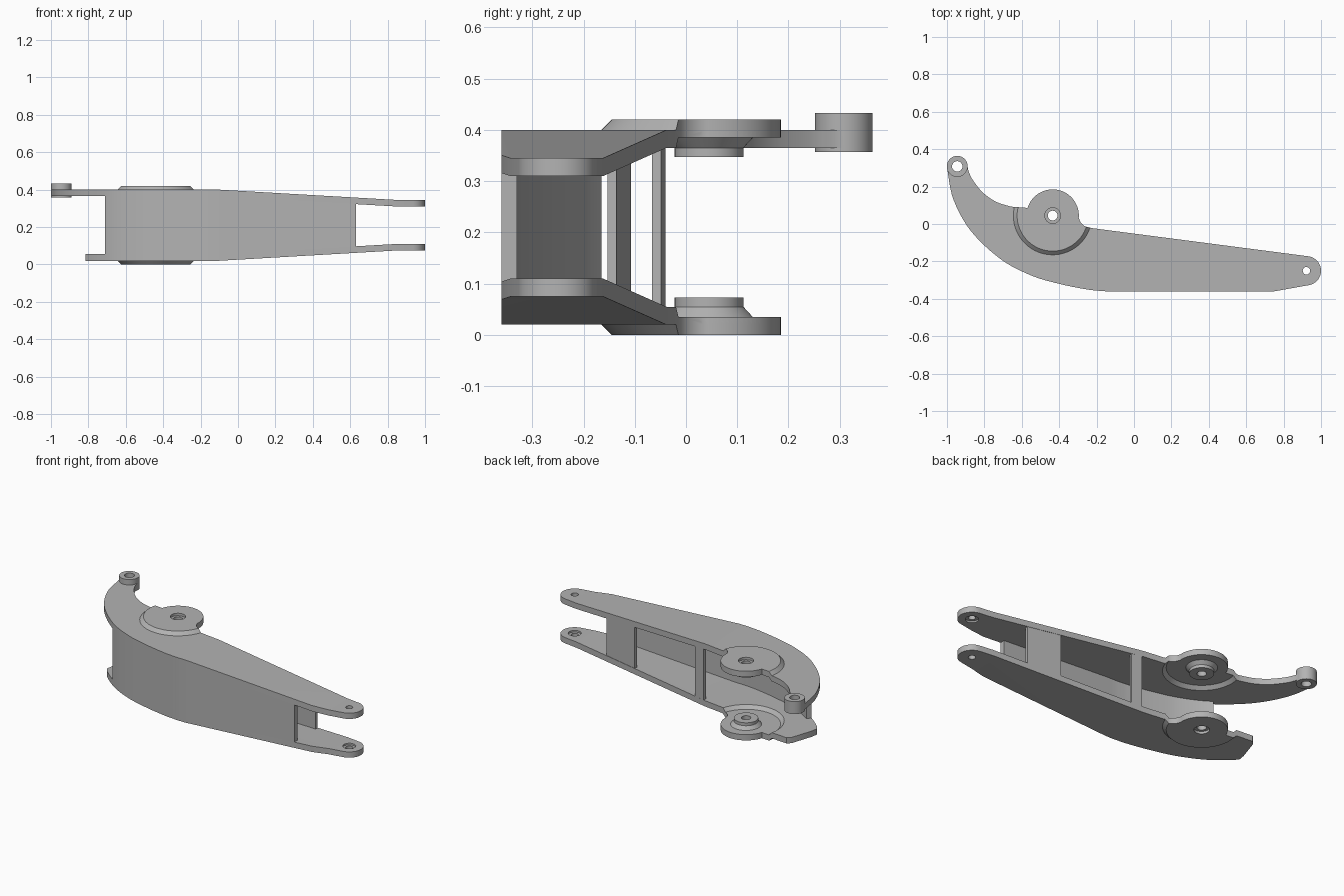
import bpy, bmesh
from math import cos, sin, radians, pi
from mathutils import Vector

if "Cube" in bpy.data.objects:
    bpy.data.objects.remove(bpy.data.objects["Cube"], do_unlink=True)

grey = bpy.data.materials.new("grey metal")
grey.use_nodes = True
grey.diffuse_color = (0.45, 0.45, 0.45, 1)
grey.node_tree.nodes["Principled BSDF"].inputs["Base Color"].default_value = (0.45, 0.45, 0.45, 1)

HEIGHT = 0.42
INNER, OUTER = 0.365, 0.40        # upper plate before it is bent
PIVOT, TAIL, FORK = (-0.435, 0.045), (-0.945, 0.308), (0.922, -0.25)


def arc(centre, r, a0, a1, n):
    angles = [radians(a0 + (a1 - a0) * i / n) for i in range(n + 1)]
    return [(centre[0] + r * cos(a), centre[1] + r * sin(a)) for a in angles]


def spline(points, n=6):
    """Smooth path through the points."""
    p = [Vector(q) for q in points]
    p = [2 * p[0] - p[1]] + p + [2 * p[-1] - p[-2]]
    out = []
    for a, b, c, d in zip(p, p[1:], p[2:], p[3:]):
        for i in range(n):
            t = i / n
            q = 0.5 * (2 * b + (c - a) * t + (2 * a - 5 * b + 4 * c - d) * t * t
                       + (3 * b - a - 3 * c + d) * t ** 3)
            out.append(tuple(q))
    return out + [tuple(points[-1])]


def solid(name, rings):
    """Closed solid from stacked counter-clockwise rings, bottom to top."""
    bm = bmesh.new()
    loops = [[bm.verts.new((x, y, z)) for x, y in ring] for ring, z in rings]
    bm.faces.new(loops[0][::-1])
    bm.faces.new(loops[-1])
    n = len(loops[0])
    for low, high in zip(loops, loops[1:]):
        for i in range(n):
            j = (i + 1) % n
            bm.faces.new((low[i], low[j], high[j], high[i]))
    bmesh.ops.recalc_face_normals(bm, faces=bm.faces)
    mesh = bpy.data.meshes.new(name)
    bm.to_mesh(mesh)
    bm.free()
    mesh.materials.append(grey)
    ob = bpy.data.objects.new(name, mesh)
    bpy.context.scene.collection.objects.link(ob)
    return ob


def prism(name, outline, z0, z1):
    return solid(name, [(outline, z0), (outline, z1)])


def turned(name, centre, profile, n=64):
    return solid(name, [(arc(centre, r, 0, 360, n)[:-1], z) for r, z in profile])


def combine(ob, tool, operation):
    """Apply a boolean and discard the tool."""
    mod = ob.modifiers.new("cut", 'BOOLEAN')
    mod.operation, mod.object, mod.solver = operation, tool, 'EXACT'
    bpy.context.view_layer.update()
    result = bpy.data.meshes.new_from_object(
        ob.evaluated_get(bpy.context.evaluated_depsgraph_get()))
    ob.modifiers.clear()
    ob.data = result
    bpy.data.objects.remove(tool, do_unlink=True)


def finish(ob, bent_both=False, flip=False):
    """Taper toward the fork, optionally mirror to the lower side, and shade."""
    bm = bmesh.new()
    bm.from_mesh(ob.data)
    for x in (-0.1, 0.85):
        bmesh.ops.bisect_plane(bm, geom=bm.verts[:] + bm.edges[:] + bm.faces[:],
                               plane_co=(x, 0, 0), plane_no=(1, 0, 0))
    for v in bm.verts:
        drop = 0.055 * min(max((v.co.x + 0.1) / 0.95, 0), 1)
        v.co.z += drop if bent_both and v.co.z < HEIGHT / 2 else -drop
        if flip:
            v.co.z = HEIGHT - v.co.z
    if flip:
        bmesh.ops.reverse_faces(bm, faces=bm.faces)
    bm.to_mesh(ob.data)
    bm.free()
    ob.data.polygons.foreach_set("use_smooth", [True] * len(ob.data.polygons))
    ob.data.set_sharp_from_angle(angle=radians(28))


# Outline pieces shared by both plates
front_curve = spline([(-1, 0.3), (-0.965, 0.13), (-0.87, -0.04), (-0.71, -0.19),
                      (-0.55, -0.275), (-0.4, -0.32), (-0.25, -0.35), (-0.15, -0.36)])
fork_and_pivot = ([(0.75, -0.36)] + arc(FORK, 0.078, -79, 82, 20)
                  + [(-0.225, -0.022), (-0.262, -0.013), (-0.285, 0.007)]
                  + arc(PIVOT, 0.14, -5, 163, 40))
tail_inside = spline([(-0.66, 0.093), (-0.74, 0.12), (-0.81, 0.17), (-0.865, 0.24),
                      (-0.887, 0.29)], 4)
upper_outline = fork_and_pivot + tail_inside + arc(TAIL, 0.055, 0, 170, 14) + front_curve
lower_outline = (fork_and_pivot + [(-0.66, 0.093), (-0.745, 0.1), (-0.765, 0.08),
                                   (-0.808, -0.05), (-0.815, -0.09)]
                 + [p for p in front_curve if p[0] > -0.81])


def plate(name, outline, tail_lug, flip):
    ob = prism(name, outline, INNER, OUTER)
    # dished pivot seat, raised outside and hollow inside
    seat = turned("seat", PIVOT, [(0.22, 0.39), (0.19, HEIGHT)])
    combine(seat, prism("trim", outline, 0.3, 0.5), 'INTERSECT')
    combine(ob, seat, 'UNION')
    combine(ob, turned("dish", PIVOT, [(0.22, 0.355), (0.19, 0.385)]), 'DIFFERENCE')
    # inner pivot boss and its stepped bore
    combine(ob, turned("boss", PIVOT, [(0.067, 0.347), (0.067, 0.365), (0.09, 0.39)]), 'UNION')
    combine(ob, turned("bore", PIVOT, [(0.026, 0.3), (0.026, 0.405),
                                       (0.042, 0.405), (0.042, 0.5)]), 'DIFFERENCE')
    # fork eye, wider on the inside
    combine(ob, turned("eye", FORK, [(0.036, 0.35), (0.036, 0.375),
                                     (0.02, 0.375), (0.02, 0.45)], 32), 'DIFFERENCE')
    if tail_lug:
        combine(ob, turned("lug", TAIL, [(0.056, 0.357), (0.056, 0.433)]), 'UNION')
        combine(ob, turned("lug_hole", TAIL, [(0.028, 0.3), (0.028, 0.5)], 32), 'DIFFERENCE')
    finish(ob, flip=flip)


plate("upper_plate", upper_outline, True, False)
plate("lower_plate", lower_outline, False, True)


def wall(name, path, thickness):
    """Upright web between the plates; thickness goes to the left of the path."""
    pts = [Vector(p) for p in path]
    inside = []
    for i, p in enumerate(pts):
        d = (pts[min(i + 1, len(pts) - 1)] - pts[max(i - 1, 0)]).normalized()
        inside.append(tuple(p + Vector((-d.y, d.x)) * thickness))
    ob = prism(name, [tuple(p) for p in pts] + inside[::-1], HEIGHT - INNER, INNER)
    finish(ob, bent_both=True)


# Curved front web
wall("front_wall", [p for p in front_curve if p[0] > -0.715] + [(-0.1, -0.36), (0.63, -0.36)], 0.03)

# Rear webs along the sloping back edge
def back_edge(x):
    return (x, -0.022 - 0.133 * (x + 0.225))

for name, x0, x1 in (("rear_wide_web", 0.42, 0.63), ("rear_narrow_web", -0.09, -0.025)):
    wall(name, [back_edge(x1), back_edge(x0)], 0.018)
